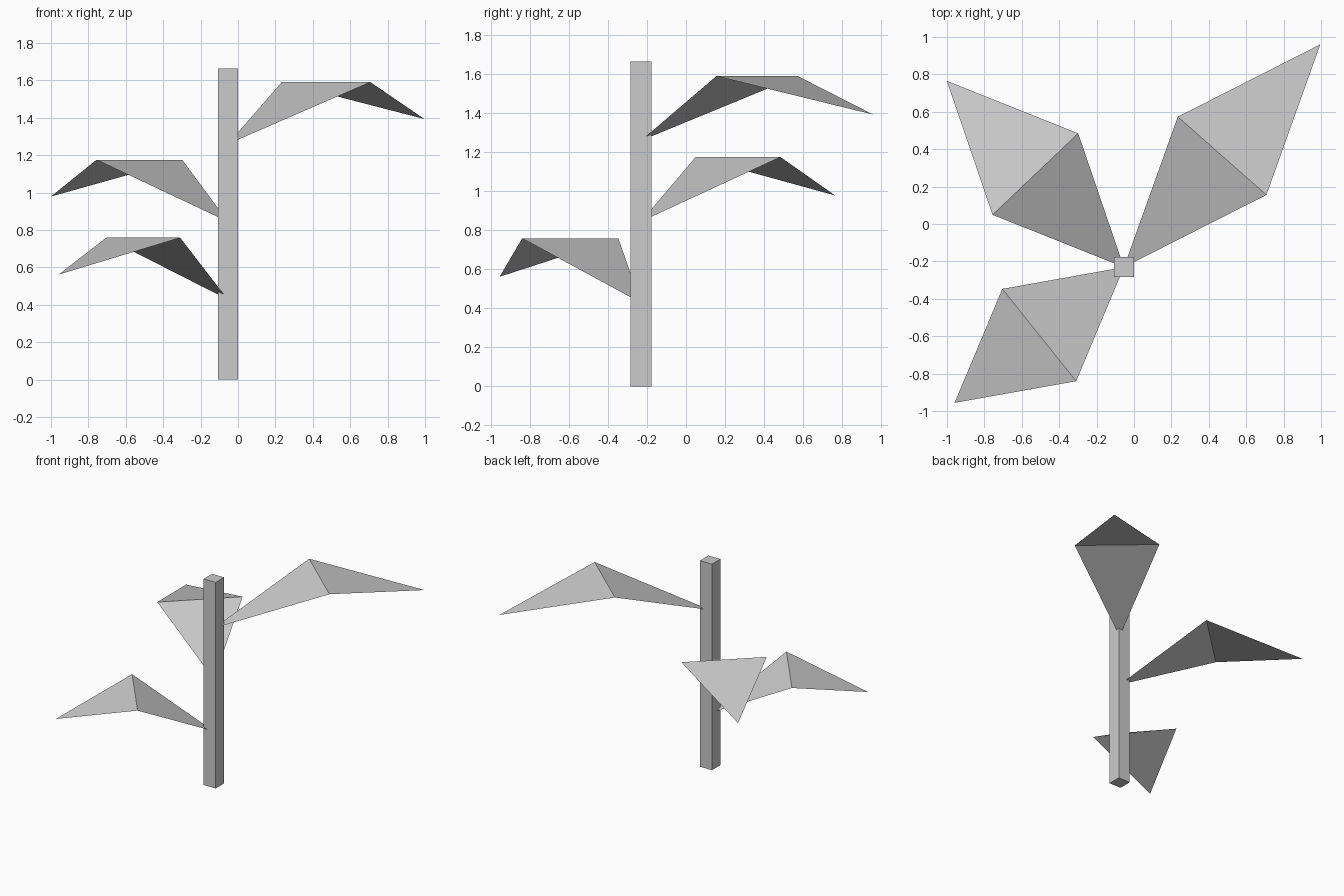
import bpy
import bmesh
from math import radians
from mathutils import Matrix

cube = bpy.data.objects.get("Cube")
if cube:
    bpy.data.objects.remove(cube, do_unlink=True)

STEM_X, STEM_Y = -0.054, -0.231
STEM_WIDTH, STEM_HEIGHT = 0.107, 1.665
LEAF_WIDTH, FOLD_RISE, TIP_RISE = 0.632, 0.331, 0.134

# One plain grey for the whole plant
grey = bpy.data.materials.new("light grey")
grey.use_nodes = True
colour = (0.6, 0.6, 0.6, 1)
grey.diffuse_color = colour
grey.node_tree.nodes["Principled BSDF"].inputs["Base Color"].default_value = colour


def add_object(name, bm):
    mesh = bpy.data.meshes.new(name)
    bm.to_mesh(mesh)
    bm.free()
    mesh.materials.append(grey)
    obj = bpy.data.objects.new(name, mesh)
    bpy.context.collection.objects.link(obj)
    return obj


def add_leaf(name, height, angle, length):
    """Thin kite folded across its widest line, rooted in the stem's core."""
    bm = bmesh.new()
    root = bm.verts.new((0, 0, 0))
    right = bm.verts.new((length / 2, -LEAF_WIDTH / 2, FOLD_RISE))
    left = bm.verts.new((length / 2, LEAF_WIDTH / 2, FOLD_RISE))
    tip = bm.verts.new((length, 0, TIP_RISE))
    bm.faces.new((root, right, left))
    bm.faces.new((right, tip, left))
    bm.transform(Matrix.Translation((STEM_X, STEM_Y, height))
                 @ Matrix.Rotation(radians(angle), 4, "Z"))
    add_object(name, bm)


# Square stem
bm = bmesh.new()
bmesh.ops.create_cube(bm, size=1)
bmesh.ops.scale(bm, vec=(STEM_WIDTH, STEM_WIDTH, STEM_HEIGHT), verts=bm.verts)
bmesh.ops.translate(bm, vec=(STEM_X, STEM_Y, STEM_HEIGHT / 2), verts=bm.verts)
add_object("stem", bm)

# Leaves grow longer toward the top
add_leaf("lower_leaf", 0.428, -141.3, 1.16)
add_leaf("middle_leaf", 0.845, 133.55, 1.374)
add_leaf("upper_leaf", 1.26, 48.6, 1.588)
